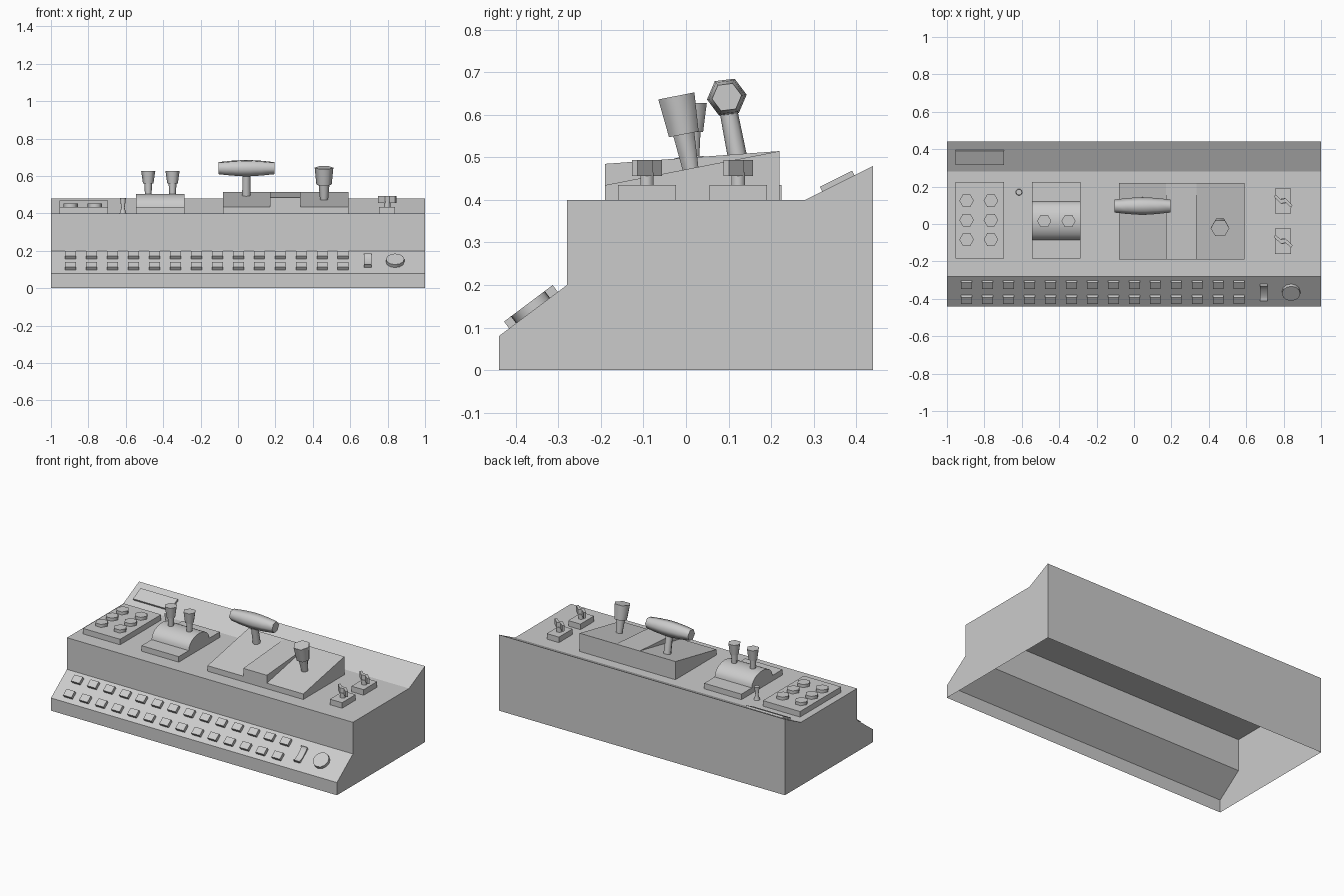
import bpy, bmesh
from math import sin, cos, pi, radians
from mathutils import Matrix, Vector

if "Cube" in bpy.data.objects:
    bpy.data.objects.remove(bpy.data.objects["Cube"])


def frame(origin, u, v):
    """Local axes u, v and their normal, placed at origin."""
    u, v = Vector(u).normalized(), Vector(v).normalized()
    m = Matrix((u, v, u.cross(v))).transposed().to_4x4()
    m.translation = origin
    return m


def finish(name, bm, m, smooth):
    bm.transform(m)
    bmesh.ops.recalc_face_normals(bm, faces=bm.faces)
    me = bpy.data.meshes.new(name)
    bm.to_mesh(me)
    bm.free()
    if smooth:
        me.shade_smooth()
        me.set_sharp_from_angle(angle=radians(smooth))
    ob = bpy.data.objects.new(name, me)
    bpy.context.collection.objects.link(ob)
    return ob


def prism(name, pts, h0, h1, m, smooth=0, skip=()):
    """Extrude a 2D outline from h0 to h1; skip lists open sides or 'base'."""
    bm = bmesh.new()
    a = [bm.verts.new((x, y, h0)) for x, y in pts]
    b = [bm.verts.new((x, y, h1)) for x, y in pts]
    n = len(pts)
    for i in range(n):
        if i not in skip:
            j = (i + 1) % n
            bm.faces.new((a[i], a[j], b[j], b[i]))
    bm.faces.new(b)
    if 'base' not in skip:
        bm.faces.new(a[::-1])
    return finish(name, bm, m, smooth)


def slab(name, x0, x1, v0, v1, h, m):
    return prism(name, [(x0, v0), (x1, v0), (x1, v1), (x0, v1)], 0, h, m, skip=('base',))


def lathe(name, prof, sides, m, phase=0.0):
    """Revolve (radius, height) points round the local z axis, with end caps."""
    bm = bmesh.new()
    rings = [[bm.verts.new((r * cos(phase + 2 * pi * i / sides),
                            r * sin(phase + 2 * pi * i / sides), h))
              for i in range(sides)] for r, h in prof]
    for p, q in zip(rings, rings[1:]):
        for i in range(sides):
            j = (i + 1) % sides
            bm.faces.new((p[i], p[j], q[j], q[i]))
    bm.faces.new(rings[0][::-1])
    bm.faces.new(rings[-1])
    return finish(name, bm, m, 70)


X, Y, Z = (1, 0, 0), (0, 1, 0), (0, 0, 1)
SIDE = frame((0, 0, 0), Y, Z)                       # outlines in y, z; depth along x
DECK = frame((0, 0, 0.40), X, Y)
FRONT = frame((0, -0.44, 0.08), X, (0, 0.8, 0.6))   # sloping front panel
BACK = frame((0, 0.28, 0.40), X, (0, 2, 1))         # sloping rear panel

# Hollow desk body, open underneath
prism("console_body", [(-0.44, 0), (-0.44, 0.08), (-0.28, 0.20), (-0.28, 0.40),
                       (0.28, 0.40), (0.44, 0.48), (0.44, 0)], -1, 1, SIDE, skip=(6,))

# Front panel: two rows of keys, a rocker and a round button
for row, v0 in enumerate((0.030, 0.129)):
    for i in range(14):
        x = -0.895 + 0.1121 * i
        slab(f"key_{row}_{i}", x - 0.029, x + 0.029, v0, v0 + 0.044, 0.02, FRONT)
dip = [(0.05 * cos(pi * k / 8), 0.021 - 0.014 * sin(pi * k / 8)) for k in range(9)]
prism("rocker_switch", [(-0.05, 0), (0.05, 0)] + dip, -0.02, 0.02,
      frame((0.695, -0.36, 0.14), (0, 0.8, 0.6), (0, -0.6, 0.8)), 40)
lathe("round_button", [(0.049, 0), (0.049, 0.02)], 12,
      FRONT @ Matrix.Translation((0.84, 0.1, 0)))

# Small display on the rear slope
slab("display", -0.955, -0.695, 0.045, 0.13, 0.012, BACK)

# Button box
slab("button_box", -0.955, -0.695, -0.185, 0.225, 0.035, DECK)
for i, x in enumerate((-0.895, -0.765)):
    for j, y in enumerate((-0.083, 0.021, 0.125)):
        lathe(f"box_button_{i}_{j}", [(0.039, 0.03), (0.039, 0.054)], 6,
              DECK @ Matrix.Translation((x, y, 0)))

# Pin switch
lathe("pin_switch", [(0.018, 0), (0.009, 0.03), (0.016, 0.082)], 12,
      DECK @ Matrix.Translation((-0.615, 0.17, 0)))

# Twin lever unit with an arched cover
slab("lever_base", -0.545, -0.285, -0.185, 0.225, 0.035, DECK)
arch = [(0.018 + 0.103 * cos(pi * k / 12), 0.435 + 0.07 * sin(pi * k / 12)) for k in range(13)]
prism("lever_cover", arch, -0.545, -0.285, SIDE, 40)
for i, x in enumerate((-0.48, -0.35)):
    lathe(f"lever_{i}", [(0.017, 0.49), (0.021, 0.56), (0.028, 0.56), (0.038, 0.628)], 6,
          Matrix.Translation((x, 0.016, 0)))

# Central wedge: two sloping wings and a raised middle
for name, x0, x1, zf in (("wedge_left", -0.08, 0.17, 0.435),
                         ("wedge_middle", 0.17, 0.335, 0.485),
                         ("wedge_right", 0.335, 0.59, 0.435)):
    prism(name, [(-0.19, 0.4), (-0.19, zf), (0.22, 0.515), (0.22, 0.4)], x0, x1, SIDE, skip=(3,))

# Sticks standing square to the wedge slope
SLOPE = (0, 0.41, 0.08)
lathe("joystick", [(0.020, -0.02), (0.029, 0.082), (0.041, 0.082), (0.050, 0.174)], 6,
      frame((0.46, 0.0106, 0.474), X, SLOPE))
lathe("grip_post", [(0.023, -0.02), (0.021, 0.12)], 8, frame((0.045, 0.122, 0.496), X, SLOPE))
lathe("grip_handle", [(0.035, -0.15), (0.043, -0.08), (0.047, -0.02), (0.047, 0.02),
                      (0.043, 0.08), (0.035, 0.15)], 6,
      frame((0.045, 0.096, 0.642), Y, Z), radians(67))

# Two turn knobs on small plinths
half = [(-0.042, 0.035), (-0.012, 0.008), (0.012, 0.014), (0.05, -0.022)]
blade = half + [(-x, -y) for x, y in half]
for i, y in enumerate((-0.092, 0.123)):
    slab(f"knob_plinth_{i}", 0.755, 0.84, y - 0.068, y + 0.068, 0.035, DECK)
    at = DECK @ Matrix.Translation((0.798, y, 0))
    lathe(f"knob_stem_{i}", [(0.018, 0.03), (0.018, 0.065)], 6, at)
    prism(f"knob_blade_{i}", blade, 0.057, 0.094, at)
